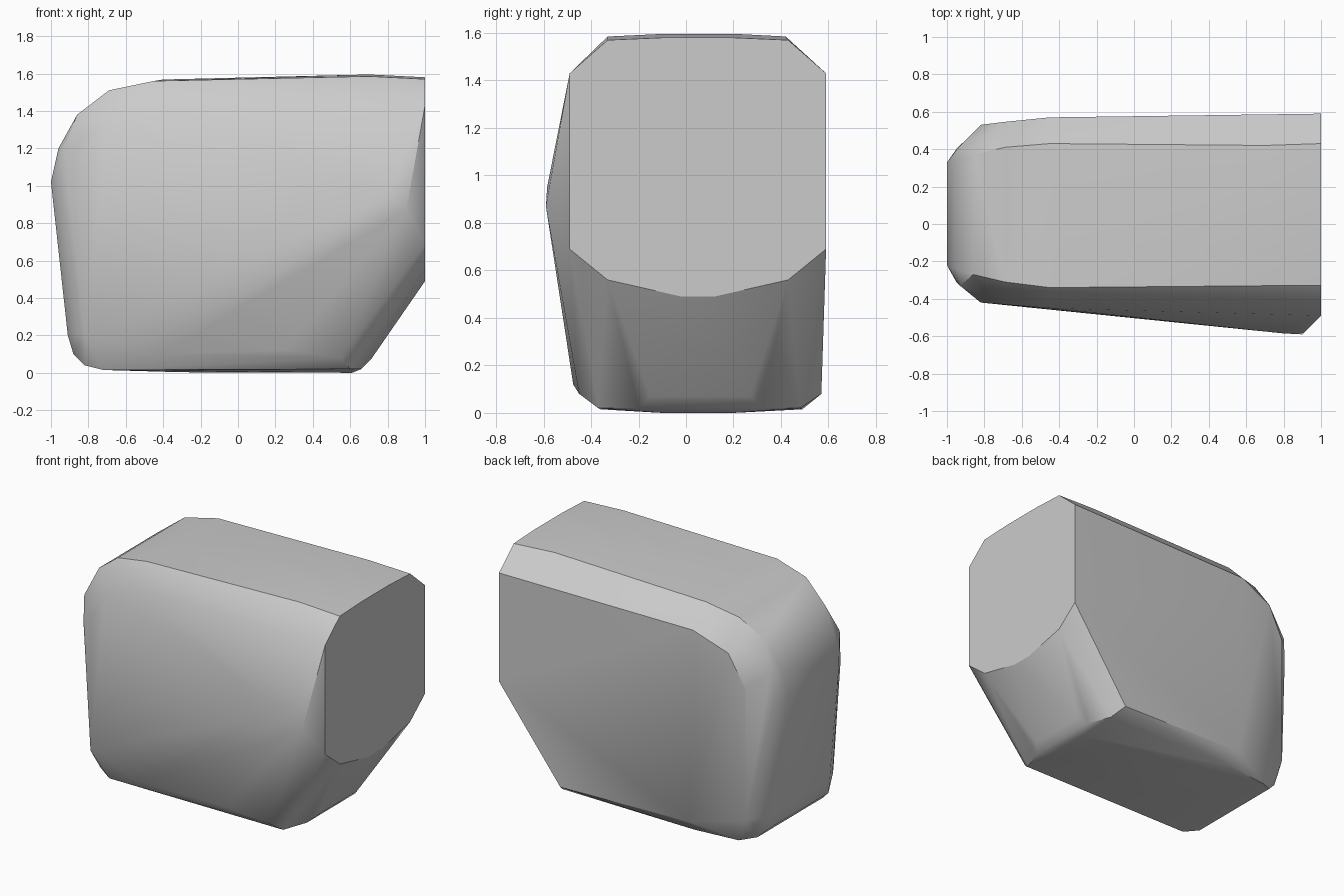
import bpy
import bmesh
import math

default_cube = bpy.data.objects.get("Cube")
if default_cube:
    bpy.data.objects.remove(default_cube, do_unlink=True)

# Central outline: x, z, front edge y, back edge y
CORE_OUTLINE = [
    (1, 1.57, -.33, .43), (.7, 1.585, -.33, .42), (-.45, 1.56, -.34, .43),
    (-.69, 1.51, -.31, .41), (-.86, 1.38, -.27, .37), (-.96, 1.2, -.24, .34),
    (-1, 1.02, -.22, .33), (-.91, .2, -.25, .36), (-.88, .1, -.28, .38),
    (-.82, .04, -.31, .4), (-.72, .015, -.36, .46), (-.4, .015, -.36, .49),
    (.6, .02, -.37, .48), (1, .56, -.33, .43),
]

# Outer shoulder outline, where the sides start to turn inwards
SHOULDER_OUTLINE = [
    (1, 1.43, -.49, .59), (-.45, 1.42, -.45, .57), (-.7, 1.32, -.43, .545),
    (-.82, 1.1, -.42, .53), (-.82, .2, -.42, .53), (-.93, 1.2, -.33, .42),
    (-.95, 1, -.31, .4), (-.87, .2, -.34, .45), (-.42, .1, -.45, .565),
    (.25, .12, -.475, .57), (.55, .08, -.45, .57), (1, .69, -.49, .59),
]

# Gently crowned top, bottom and sloping underside
CROWN_OUTLINE = [
    (1, 1.58, -.1, .2), (.7, 1.595, -.12, .23), (-.4, 1.568, -.1, .2),
    (-.3, .003, -.1, .2), (.61, 0, -.1, .2), (.66, .02, -.2, .32),
    (.71, .07, -.15, .27), (1, .49, -.02, .12),
]

# Ridge standing out on the front side
FRONT_RIDGE = [(.8, -.585, .95), (.9, -.59, .87)]


def outline_points(outline):
    """Place each outline point on the front and on the back."""
    for x, z, front, back in outline:
        yield (x, front, z)
        yield (x, back, z)


def flat_material(name, colour):
    material = bpy.data.materials.new(name)
    material.use_nodes = True
    material.diffuse_color = colour
    shader = material.node_tree.nodes["Principled BSDF"]
    shader.inputs["Base Color"].default_value = colour
    shader.inputs["Roughness"].default_value = .6
    return material


def convex_part(name, points, material):
    """Wrap the points in a tight convex skin."""
    bm = bmesh.new()
    for point in points:
        bm.verts.new(point)
    result = bmesh.ops.convex_hull(bm, input=bm.verts[:])
    unused = {
        item
        for item in result["geom_interior"] + result["geom_unused"]
        if isinstance(item, bmesh.types.BMVert)
    }
    bmesh.ops.delete(bm, geom=list(unused), context="VERTS")
    bmesh.ops.dissolve_limit(
        bm, angle_limit=math.radians(1), verts=bm.verts[:], edges=bm.edges[:]
    )
    bmesh.ops.recalc_face_normals(bm, faces=bm.faces[:])
    mesh = bpy.data.meshes.new(name)
    bm.to_mesh(mesh)
    bm.free()
    mesh.materials.append(material)
    part = bpy.data.objects.new(name, mesh)
    bpy.context.collection.objects.link(part)
    return part


# Rounded block with one flat cut end
points = list(FRONT_RIDGE)
for outline in (CORE_OUTLINE, SHOULDER_OUTLINE, CROWN_OUTLINE):
    points.extend(outline_points(outline))
body = convex_part("rounded_block", points, flat_material("light_grey", (.6, .6, .6, 1)))

# Soft rounding with a crisp rim around the flat end
bpy.ops.object.select_all(action="DESELECT")
body.select_set(True)
bpy.context.view_layer.objects.active = body
bpy.ops.object.shade_smooth_by_angle(angle=math.radians(30))
